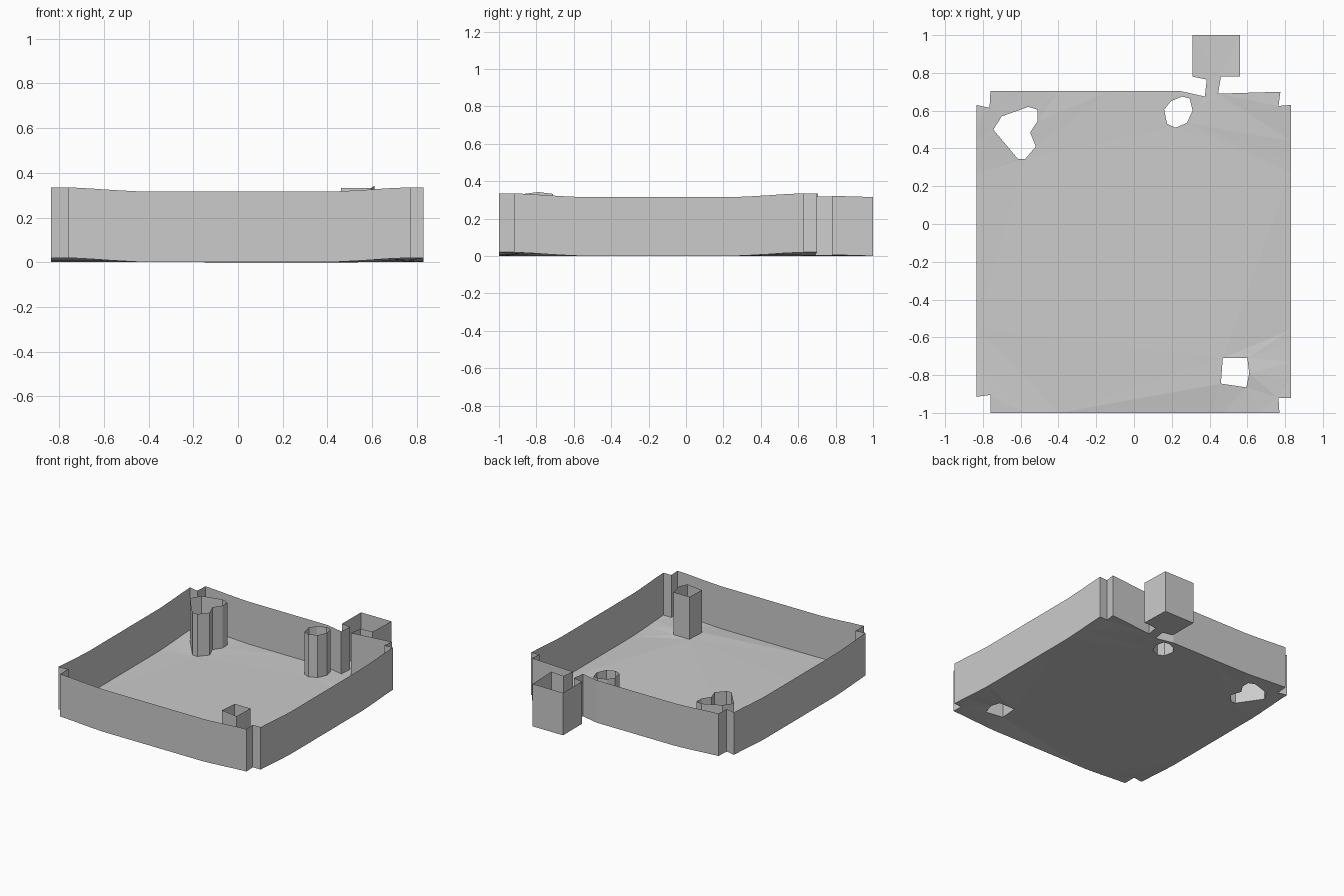
import bpy, bmesh
from math import hypot

if "Cube" in bpy.data.objects:
    bpy.data.objects.remove(bpy.data.objects["Cube"])

HEIGHT = 0.315
CORNERS = [(x, y) for x in (-0.8, 0.8) for y in (-0.96, 0.66)]


def lift(x, y):
    """Warped corners: the tray curls up gently at its four corners."""
    d = min(hypot(x - cx, y - cy) for cx, cy in CORNERS)
    t = min(max((0.42 - d) / 0.34, 0), 1)
    return 0.02 * t ** 1.4


def refine(pts):
    """Add points near the ends of long edges so walls can curve there."""
    out = []
    for (ax, ay), (bx, by) in zip(pts, pts[1:] + pts[:1]):
        length = hypot(bx - ax, by - ay)
        out.append((ax, ay))
        if length > 0.9:
            near = [0.1, 0.19, 0.3, 0.36]
            for s in near + [length - n for n in reversed(near)]:
                out.append((ax + (bx - ax) * s / length, ay + (by - ay) * s / length))
    return [(x, y, lift(x, y)) for x, y in out]


def make_object(name, bm):
    mesh = bpy.data.meshes.new(name)
    bm.to_mesh(mesh)
    bm.free()
    obj = bpy.data.objects.new(name, mesh)
    bpy.context.collection.objects.link(obj)
    return obj


def add_loop(bm, pts):
    vs = [bm.verts.new(p) for p in pts]
    return [bm.edges.new((a, b)) for a, b in zip(vs, vs[1:] + vs[:1])]


def make_wall(name, pts):
    """Thin upright wall following a closed loop."""
    bm = bmesh.new()
    ring = [(bm.verts.new(p), bm.verts.new((p[0], p[1], p[2] + HEIGHT))) for p in pts]
    for (a, at), (b, bt) in zip(ring, ring[1:] + ring[:1]):
        bm.faces.new((a, b, bt, at))
    return make_object(name, bm)


# Tray outline with notched corners and the small box on a neck at the back
outline = refine([
    (-0.76, -1), (0.77, -1), (0.765, -0.92), (0.83, -0.92), (0.83, 0.63),
    (0.765, 0.625), (0.775, 0.70), (0.445, 0.69), (0.46, 0.78), (0.56, 0.78),
    (0.56, 1), (0.31, 1), (0.31, 0.78), (0.385, 0.765), (0.375, 0.675),
    (0.24, 0.705), (-0.76, 0.705), (-0.765, 0.615), (-0.835, 0.63),
    (-0.835, -0.915), (-0.76, -0.905)])

# Hollow posts (listed clockwise so their walls face the tray interior)
posts = {
    "left_back_post": refine([
        (-0.56, 0.62), (-0.51, 0.605), (-0.51, 0.545), (-0.55, 0.485), (-0.52, 0.41),
        (-0.575, 0.345), (-0.615, 0.345), (-0.745, 0.50), (-0.70, 0.57)]),
    "right_back_post": [(x, y, 0) for x, y in (
        (0.255, 0.675), (0.295, 0.665), (0.31, 0.60), (0.28, 0.535),
        (0.22, 0.51), (0.175, 0.53), (0.16, 0.605), (0.195, 0.65))],
    "right_front_post": [
        (0.47, -0.71, 0.017), (0.60, -0.71, 0.017), (0.61, -0.79, 0.027),
        (0.595, -0.865, 0.017), (0.46, -0.845, 0.018)],
}

# Floor sheet with openings under the posts
bm = bmesh.new()
edges = add_loop(bm, outline)
for pts in posts.values():
    edges += add_loop(bm, pts)
bmesh.ops.triangle_fill(bm, edges=edges, use_beauty=True, normal=(0, 0, 1))
for f in bm.faces:
    f.normal_update()
    if f.normal.z < 0:
        f.normal_flip()
make_object("floor", bm)

# Outer wall and post walls
make_wall("outer_wall", outline)
for name, pts in posts.items():
    make_wall(name, pts)
